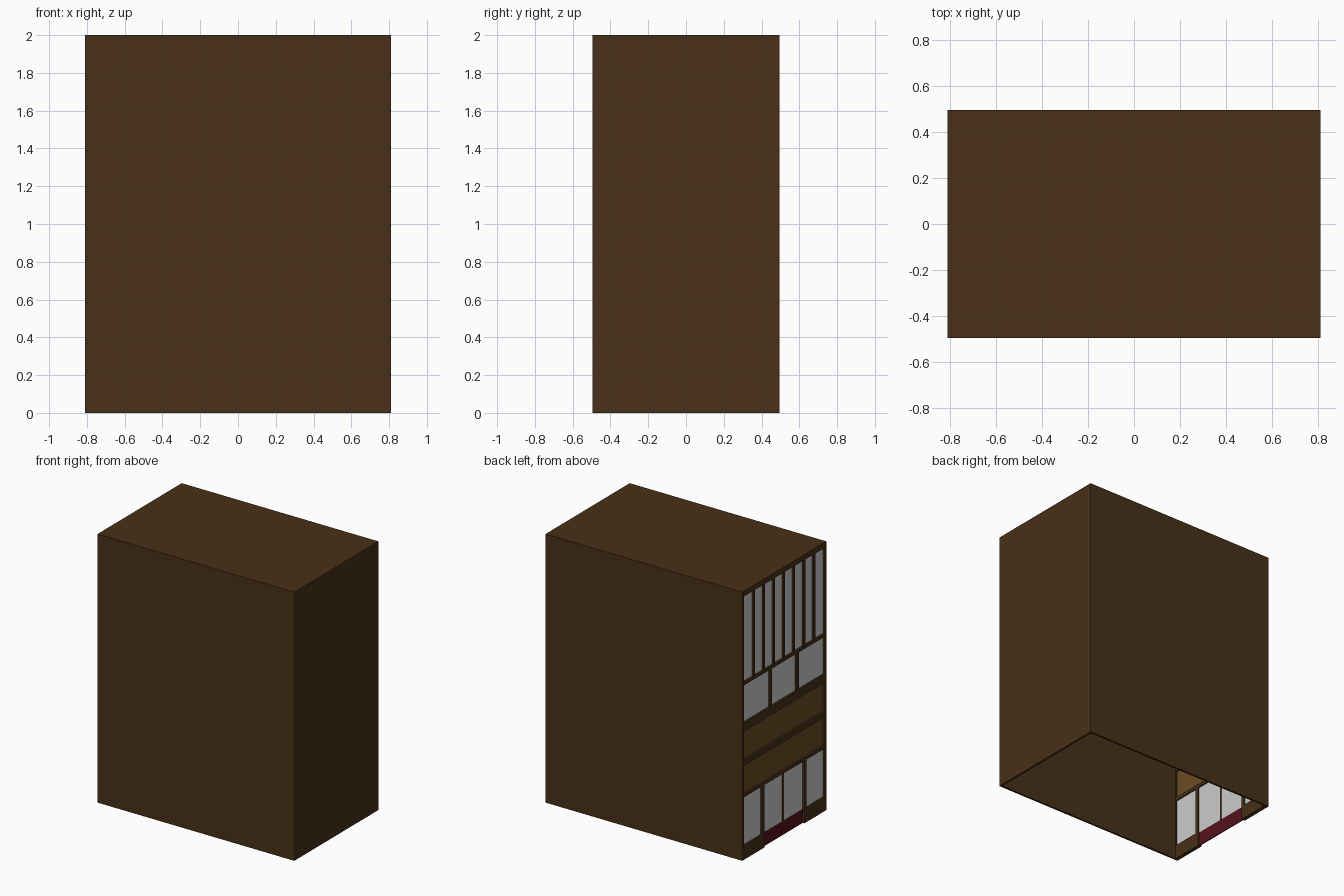
import bpy

if "Cube" in bpy.data.objects:
    bpy.data.objects.remove(bpy.data.objects["Cube"])

X, Y, H = 0.81, 0.495, 2.0   # half length, half width, height
T = 0.015                    # wall thickness
FX0, FX1 = -X, -X + 0.03     # facade frame depth range


def material(name, rgb):
    m = bpy.data.materials.new(name)
    m.diffuse_color = (*rgb, 1)
    m.use_nodes = True
    m.node_tree.nodes["Principled BSDF"].inputs["Base Color"].default_value = m.diffuse_color
    return m


brown = material("dark_brown", (0.065, 0.03, 0.009))
tan = material("panel_brown", (0.15, 0.07, 0.018))
red = material("dark_red", (0.09, 0.006, 0.012))


def box(name, x, y, z, mat=None):
    bpy.ops.mesh.primitive_cube_add(
        size=1, location=[(a + b) / 2 for a, b in (x, y, z)])
    o = bpy.context.object
    o.name = name
    o.scale = [b - a for a, b in (x, y, z)]
    bpy.ops.object.transform_apply(location=False, rotation=False, scale=True)
    if mat:
        o.data.materials.append(mat)
    return o


# Open-bottomed shell: three walls and a roof
box("front_wall", (-X, X), (-Y, -Y + T), (0, H), brown)
box("back_wall", (-X, X), (Y - T, Y), (0, H), brown)
box("end_wall", (X - T, X), (-Y + T, Y - T), (0, H), brown)
box("roof", (-X, X - T), (-Y + T, Y - T), (H - T, H), brown)

# Facade side posts
E = 0.473
for s, n in ((-1, "front"), (1, "back")):
    a, b = sorted((s * E, s * (Y - T)))
    box(n + "_corner_post", (FX0, FX1), (a, b), (0, H - T), brown)

# Horizontal facade rails
rails = {"top": (1.96, H - T), "upper": (1.298, 1.322), "middle": (0.955, 1.02),
         "panel": (0.70, 0.745), "lintel": (0.465, 0.49)}
for n, z in rails.items():
    box(n + "_rail", (FX0, FX1), (-E, E), z, brown)


# Rows of recessed windows divided by mullions
def divide(name, count, z, gap):
    pitch = 2 * E / count
    for i in range(1, count):
        c = -E + i * pitch
        box(name + "_mullion", (FX0, FX1), (c - gap / 2, c + gap / 2), z, brown)


PX = (FX0 + 0.013, FX0 + 0.02)   # recessed pane depth range
divide("tall_window", 8, (1.322, 1.96), 0.02)
divide("wide_window", 3, (1.02, 1.298), 0.025)
box("tall_window_glass", PX, (-E, E), (1.322, 1.96))
box("wide_window_glass", PX, (-E, E), (1.02, 1.298))

# Plain panels
box("upper_panel", PX, (-E, E), (0.745, 0.955), tan)
box("lower_panel", PX, (-E, E), (0.49, 0.70), tan)

# Ground floor: shop windows beside the entrance
for s in (-1, 1):
    a, b = sorted((s * 0.262, s * E))
    box("shop_window_glass", PX, (a, b), (0.105, 0.465))
    box("shop_window_base", (FX0, FX1), (a, b), (0, 0.105), brown)
    a, b = sorted((s * 0.235, s * 0.262))
    box("door_post", (FX0, FX1), (a, b), (0, 0.465), brown)
    # Door leaf with glass and red kick plate
    a, b = sorted((s * 0.008, s * 0.235))
    box("door_glass", PX, (a, b), (0.105, 0.465))
    box("door_kick_plate", PX, (a, b), (0, 0.105), red)
box("door_meeting_stile", (PX[0] - 0.003, PX[1] + 0.003), (-0.008, 0.008),
    (0.105, 0.465), brown)
box("door_kick_joint", PX, (-0.008, 0.008), (0, 0.105), red)
